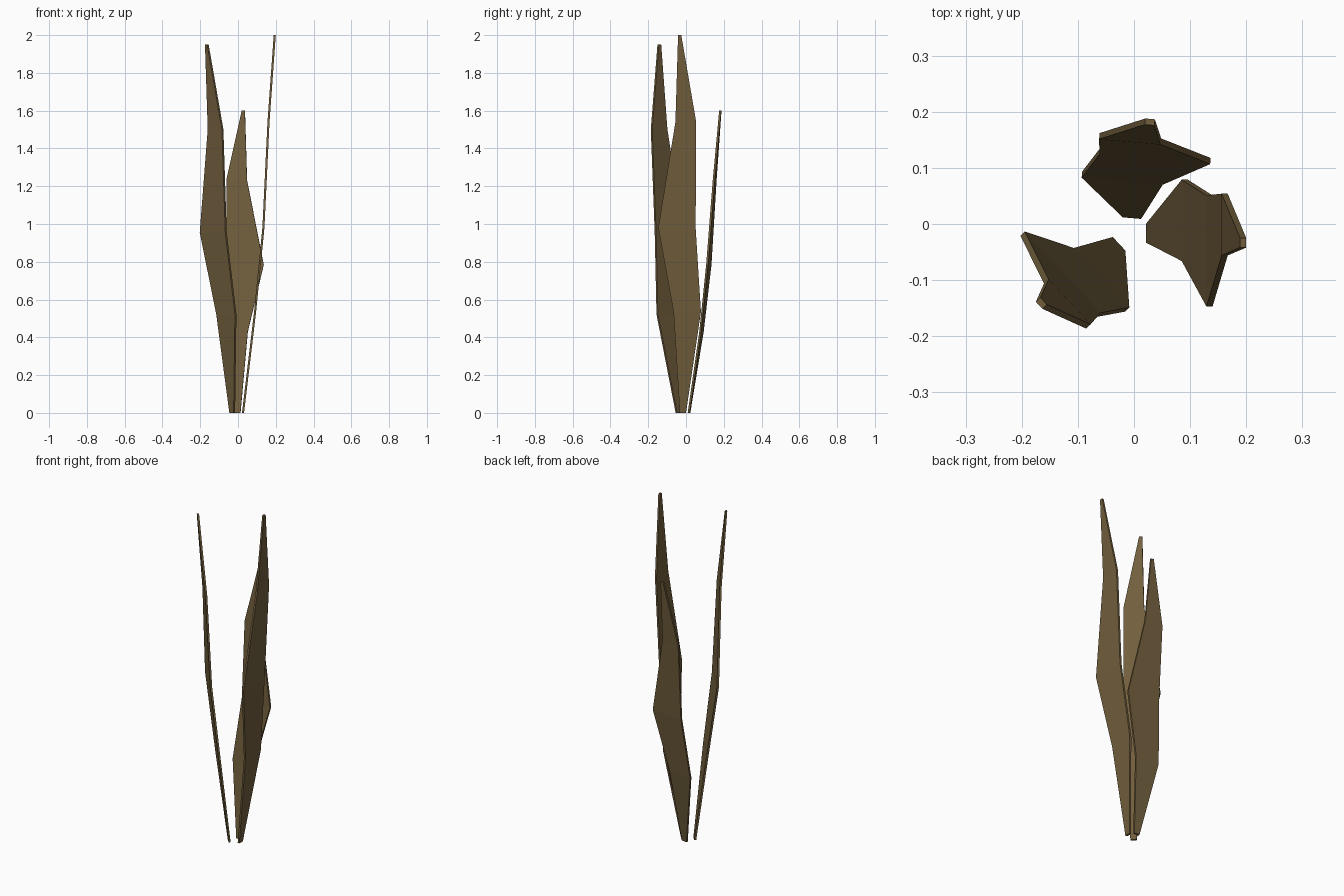
import bpy
import bmesh
from math import radians
from mathutils import Matrix, Vector

cube = bpy.data.objects.get("Cube")
if cube:
    bpy.data.objects.remove(cube, do_unlink=True)

# Single dry brown colour
brown = bpy.data.materials.new("dry_brown")
brown.use_nodes = True
colour = (0.165, 0.112, 0.046, 1.0)
brown.diffuse_color = colour
brown.node_tree.nodes["Principled BSDF"].inputs["Base Color"].default_value = colour

# Blade sections: height, inner face x, first edge y, second edge y
SECTIONS = [
    (0.0, 0.021, -0.033, 0.0),
    (0.535, 0.085, -0.066, 0.079),
    (0.98, 0.129, -0.147, 0.051),
    (1.54, 0.156, -0.056, 0.054),
    (2.0, 0.189, -0.042, -0.025),
]
THICKNESS = 0.011


def make_blade(name, height, angle, offset):
    """A thin, jagged leaf with a centre crease, leaning outward."""
    bm = bmesh.new()
    rings = []
    for z, x, y0, y1 in SECTIONS:
        ys = (y0, (y0 + y1) / 2, y1)
        inner = [Vector((x, y, z)) for y in ys]
        outer = [Vector((x + THICKNESS, y, z)) for y in reversed(ys)]
        rings.append([bm.verts.new(p) for p in inner + outer])
    for low, high in zip(rings, rings[1:]):
        for i in range(len(low)):
            j = (i + 1) % len(low)
            bm.faces.new((low[i], low[j], high[j], high[i]))
    bm.faces.new(rings[0])
    bm.faces.new(rings[-1])
    bmesh.ops.transform(
        bm, verts=bm.verts,
        matrix=Matrix.Translation((*offset, 0))
        @ Matrix.Rotation(radians(angle), 4, "Z")
        @ Matrix.Diagonal((1, 1, height / 2, 1)))
    bmesh.ops.recalc_face_normals(bm, faces=bm.faces)
    mesh = bpy.data.meshes.new(name)
    bm.to_mesh(mesh)
    bm.free()
    mesh.materials.append(brown)
    bpy.context.collection.objects.link(bpy.data.objects.new(name, mesh))


# Three turned copies of different heights
make_blade("left_blade", 2.0, 0, (0, 0))
make_blade("back_blade", 1.6, 85, (-0.022, -0.009))
make_blade("front_right_blade", 1.95, 223, (0, -0.033))
